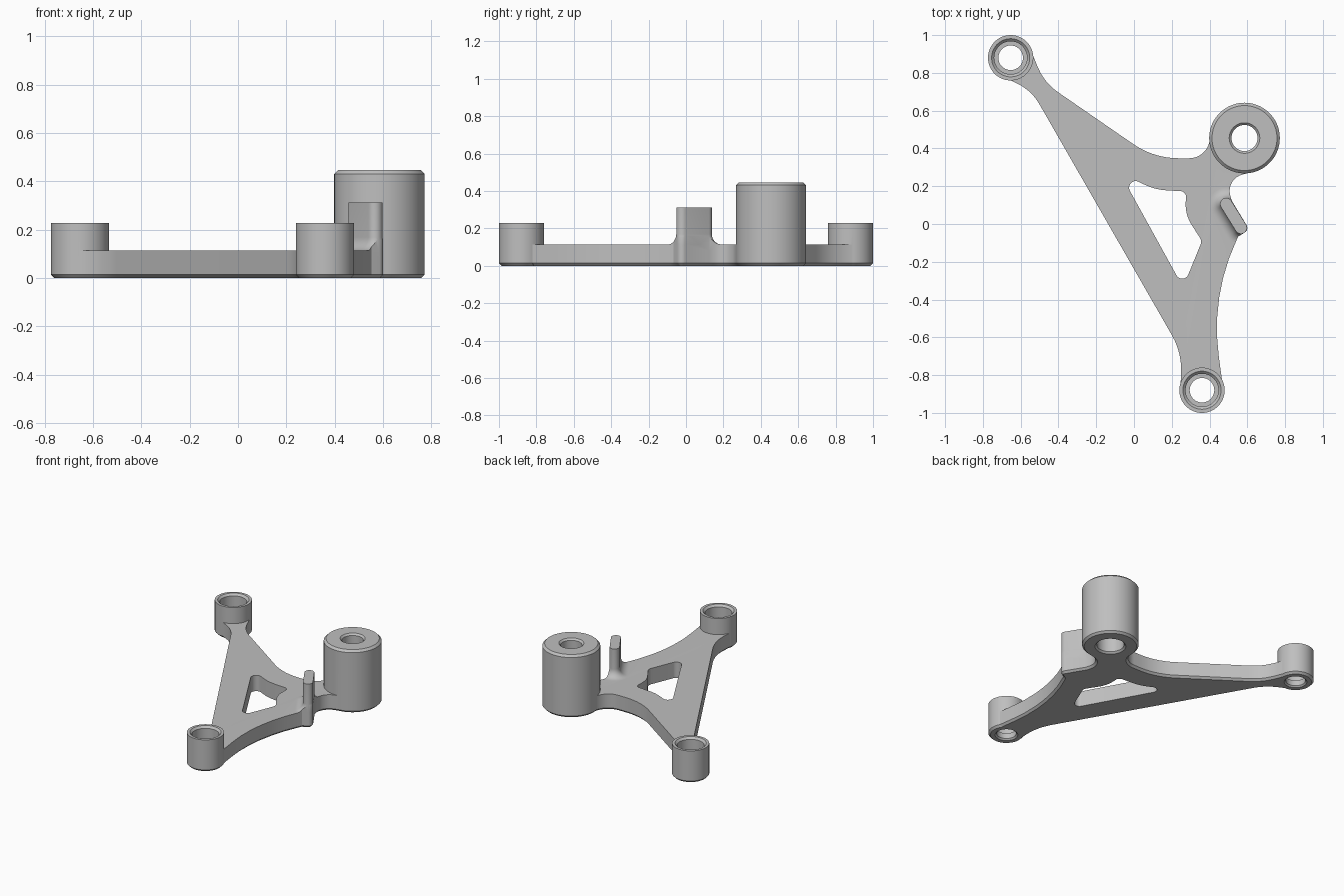
import bpy
import bmesh
import math
from mathutils import Vector

cube = bpy.data.objects.get("Cube")
if cube:
    bpy.data.objects.remove(cube, do_unlink=True)

grey = bpy.data.materials.new("plain grey")
grey.use_nodes = True
grey.diffuse_color = (0.52, 0.52, 0.52, 1)
grey.node_tree.nodes["Principled BSDF"].inputs["Base Color"].default_value = grey.diffuse_color

PLATE_TOP = 0.113
CHAMFER = 0.014


def rounded(corners):
    """Polygon from (x, y, radius) corners, each filleted by its radius."""
    points = []
    for i, (x, y, r) in enumerate(corners):
        p = Vector((x, y))
        if r == 0:
            points.append(p)
            continue
        u = (Vector(corners[i - 1][:2]) - p).normalized()
        v = (Vector(corners[(i + 1) % len(corners)][:2]) - p).normalized()
        half = u.angle(v) / 2
        centre = p + (u + v).normalized() * r / math.sin(half)
        start = p + u * r / math.tan(half) - centre
        end = p + v * r / math.tan(half) - centre
        a = math.atan2(start.y, start.x)
        sweep = math.remainder(math.atan2(end.y, end.x) - a, math.tau)
        steps = max(4, math.ceil(abs(sweep) / 0.1))
        for k in range(steps + 1):
            t = a + sweep * k / steps
            points.append(centre + Vector((math.cos(t), math.sin(t))) * r)
    return points


def loft(name, rings, bottom_chamfer=0):
    """Closed solid through (outline, z) rings of equal point count."""
    bm = bmesh.new()
    loops = [[bm.verts.new((p[0], p[1], z)) for p in pts] for pts, z in rings]
    bottom = bm.faces.new(loops[0])
    bm.faces.new(loops[-1])
    for low, high in zip(loops, loops[1:]):
        for i in range(len(low)):
            bm.faces.new((low[i - 1], low[i], high[i], high[i - 1]))
    bmesh.ops.recalc_face_normals(bm, faces=bm.faces)
    if bottom_chamfer:
        bmesh.ops.bevel(bm, geom=list(bottom.edges), offset=bottom_chamfer,
                        segments=1, affect='EDGES')
    mesh = bpy.data.meshes.new(name)
    bm.to_mesh(mesh)
    bm.free()
    mesh.materials.append(grey)
    ob = bpy.data.objects.new(name, mesh)
    bpy.context.collection.objects.link(ob)
    return ob


def turned(name, centre, profile, sides=72):
    """Solid of revolution from (radius, z) steps."""
    turns = [math.tau * i / sides for i in range(sides)]
    return loft(name, [([(centre[0] + r * math.cos(t), centre[1] + r * math.sin(t))
                         for t in turns], z) for r, z in profile])


def combine(target, tool, operation):
    mod = target.modifiers.new("join", 'BOOLEAN')
    mod.operation = operation
    mod.solver = 'EXACT'
    mod.object = tool
    bpy.context.view_layer.objects.active = target
    bpy.ops.object.modifier_apply(modifier=mod.name)
    bpy.data.objects.remove(tool, do_unlink=True)


BACK = (-0.653, 0.88)
FRONT = (0.36, -0.88)
SIDE = (0.585, 0.455)

# Plate outline, running between the three boss centres
outline = rounded([
    (*BACK, 0), (-0.67, 0.768, 0), (-0.543, 0.708, 0.27), (0.256, -0.685, 0.37),
    (0.245, -0.87, 0), (*FRONT, 0), (0.465, -0.82, 0), (0.405, -0.38, 1.1),
    (0.552, -0.066, 0), (0.611, -0.031, 0.03), (0.517, 0.124, 0),
    (0.485, 0.24, 0.09), (0.64, 0.278, 0), (*SIDE, 0), (0.41, 0.5, 0),
    (0.385, 0.348, 0.11), (0.105, 0.348, 0.42), (-0.475, 0.748, 0.3),
    (-0.538, 0.9, 0),
])
bracket = loft("bracket", [(outline, 0), (outline, PLATE_TOP)], CHAMFER)

# Triangular window through the plate
window = rounded([
    (-0.075, 0.272, 0.035), (0.11, 0.182, 0.3), (0.277, 0.172, 0.03),
    (0.27, 0.05, 0.2), (0.36, -0.09, 0.04), (0.26, -0.335, 0.035),
])
combine(bracket, loft("window_cutter", [(window, -0.1), (window, 0.3)]), 'DIFFERENCE')


# Upright tab with a flared foot, trimmed flush with the plate edge
def slot(half):
    a, b = Vector((0.488, 0.106)), Vector((0.566, -0.02))
    along = math.atan2(b.y - a.y, b.x - a.x)
    pts = []
    for centre, base in ((b, along - math.pi / 2), (a, along + math.pi / 2)):
        for k in range(17):
            t = base + math.pi * k / 16
            pts.append(centre + half * Vector((math.cos(t), math.sin(t))))
    return pts


FLARE = 0.056
rings = [(slot(0.032 + FLARE), 0.08)]
for k in range(9):
    t = math.pi / 2 * k / 8
    rings.append((slot(0.032 + FLARE * (1 - math.sin(t))),
                  PLATE_TOP + FLARE * (1 - math.cos(t))))
rings.append((slot(0.032), 0.312))
tab = loft("tab", rings)
combine(tab, loft("tab_trim", [(outline, 0.03), (outline, 0.5)]), 'INTERSECT')
combine(bracket, tab, 'UNION')


# Bosses: two short ones and one tall one
def boss(name, centre, r, height, top_chamfer):
    profile = [(r - CHAMFER, 0), (r, CHAMFER)]
    if top_chamfer:
        profile += [(r, height - top_chamfer), (r - top_chamfer, height)]
    else:
        profile.append((r, height))
    combine(bracket, turned(name, centre, profile), 'UNION')


boss("back_boss", BACK, 0.12, 0.228, 0)
boss("front_boss", FRONT, 0.12, 0.228, 0)
boss("tall_boss", SIDE, 0.187, 0.446, 0.015)

# Stepped bores with chamfered mouths
for spot in (BACK, FRONT):
    combine(bracket, turned("bore_cutter", spot, [
        (0.085, -0.01), (0.065, 0.01), (0.065, 0.05), (0.087, 0.05),
        (0.087, 0.214), (0.113, 0.24)]), 'DIFFERENCE')
combine(bracket, turned("tall_bore_cutter", SIDE, [
    (0.112, -0.01), (0.09, 0.012), (0.09, 0.33), (0.069, 0.33),
    (0.069, 0.434), (0.093, 0.458)]), 'DIFFERENCE')

# Smooth round walls, crisp edges
bpy.ops.object.select_all(action='DESELECT')
bracket.select_set(True)
bpy.context.view_layer.objects.active = bracket
bpy.ops.object.shade_smooth_by_angle(angle=math.radians(30))
